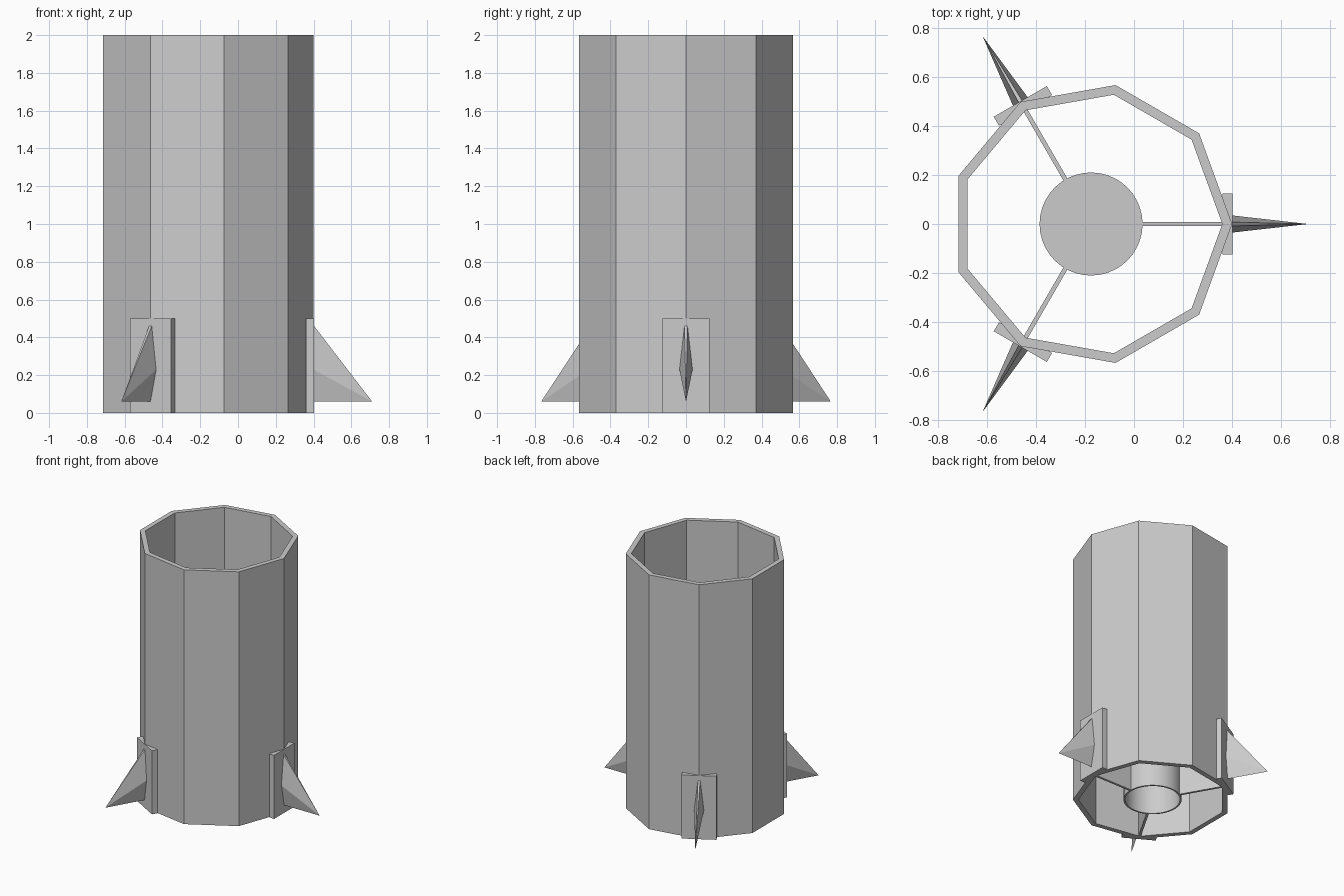
import bpy, bmesh, math
from mathutils import Matrix

if "Cube" in bpy.data.objects:
    bpy.data.objects.remove(bpy.data.objects["Cube"])

CX = -0.175   # axis of the body
GREY = bpy.data.materials.new("plain_grey")
GREY.diffuse_color = (0.6, 0.6, 0.6, 1)
GREY.use_nodes = True
GREY.node_tree.nodes["Principled BSDF"].inputs["Base Color"].default_value = GREY.diffuse_color


def make(name, verts, faces, angle=0.0, smooth=False):
    """Mesh in body-axis coordinates, turned about the axis and moved to CX."""
    me = bpy.data.meshes.new(name)
    me.from_pydata(verts, [], faces)
    me.transform(Matrix.Translation((CX, 0, 0)) @ Matrix.Rotation(angle, 4, 'Z'))
    bm = bmesh.new()
    bm.from_mesh(me)
    bmesh.ops.recalc_face_normals(bm, faces=bm.faces)
    for f in bm.faces:
        f.smooth = smooth and len(f.verts) == 4 and abs(f.normal.z) < 0.5
    for e in bm.edges:
        e.smooth = not any(abs(f.normal.z) > 0.5 for f in e.link_faces)
    bm.to_mesh(me)
    bm.free()
    me.materials.append(GREY)
    ob = bpy.data.objects.new(name, me)
    bpy.context.collection.objects.link(ob)
    return ob


def lathe(name, profile, n, closed, cap=(), smooth=False):
    """Turn (radius, z) points round the axis; cap lists rings to fill."""
    verts = [(r * math.cos(2 * math.pi * i / n), r * math.sin(2 * math.pi * i / n), z)
             for r, z in profile for i in range(n)]
    m = len(profile)
    faces = []
    for k in range(m if closed else m - 1):
        a, b = k * n, ((k + 1) % m) * n
        faces += [(a + i, a + (i + 1) % n, b + (i + 1) % n, b + i) for i in range(n)]
    faces += [tuple(range(k * n, k * n + n)) for k in cap]
    return make(name, verts, faces, smooth=smooth)


def box(name, x0, x1, y, z0, z1, angle):
    v = [(a, b, c) for a in (x0, x1) for b in (-y, y) for c in (z0, z1)]
    f = [(0, 1, 3, 2), (4, 6, 7, 5), (0, 4, 5, 1), (2, 3, 7, 6), (0, 2, 6, 4), (1, 5, 7, 3)]
    return make(name, v, f, angle)


# Nine-sided outer shell, open at both ends
lathe("outer_shell", [(0.575, 0), (0.575, 2), (0.535, 2), (0.535, 0)], 9, True)

# Inner pipe, open below and closed on top
lathe("inner_pipe", [(0.198, 1.24), (0.198, 0), (0.21, 0), (0.21, 1.25)], 40, False,
      cap=(0, 3), smooth=True)

for i in range(3):
    a = i * 2 * math.pi / 3
    # Thin web joining pipe and shell
    box(f"web_{i + 1}", 0.205, 0.55, 0.009, 0, 1.25, a)
    # Mounting plate on the corner of the shell
    box(f"mount_plate_{i + 1}", 0.535, 0.577, 0.125, 0, 0.5, a)
    # Pointed fin: kite-shaped root running out to a tip
    root = [(0, 0.06), (0.035, 0.23), (0.008, 0.465), (-0.008, 0.465), (-0.035, 0.23)]
    verts = [(0.574, y, z) for y, z in root] + [(0.885, 0, 0.06)]
    faces = [(0, 1, 2, 3, 4)] + [(k, (k + 1) % 5, 5) for k in range(5)]
    make(f"fin_{i + 1}", verts, faces, a)
